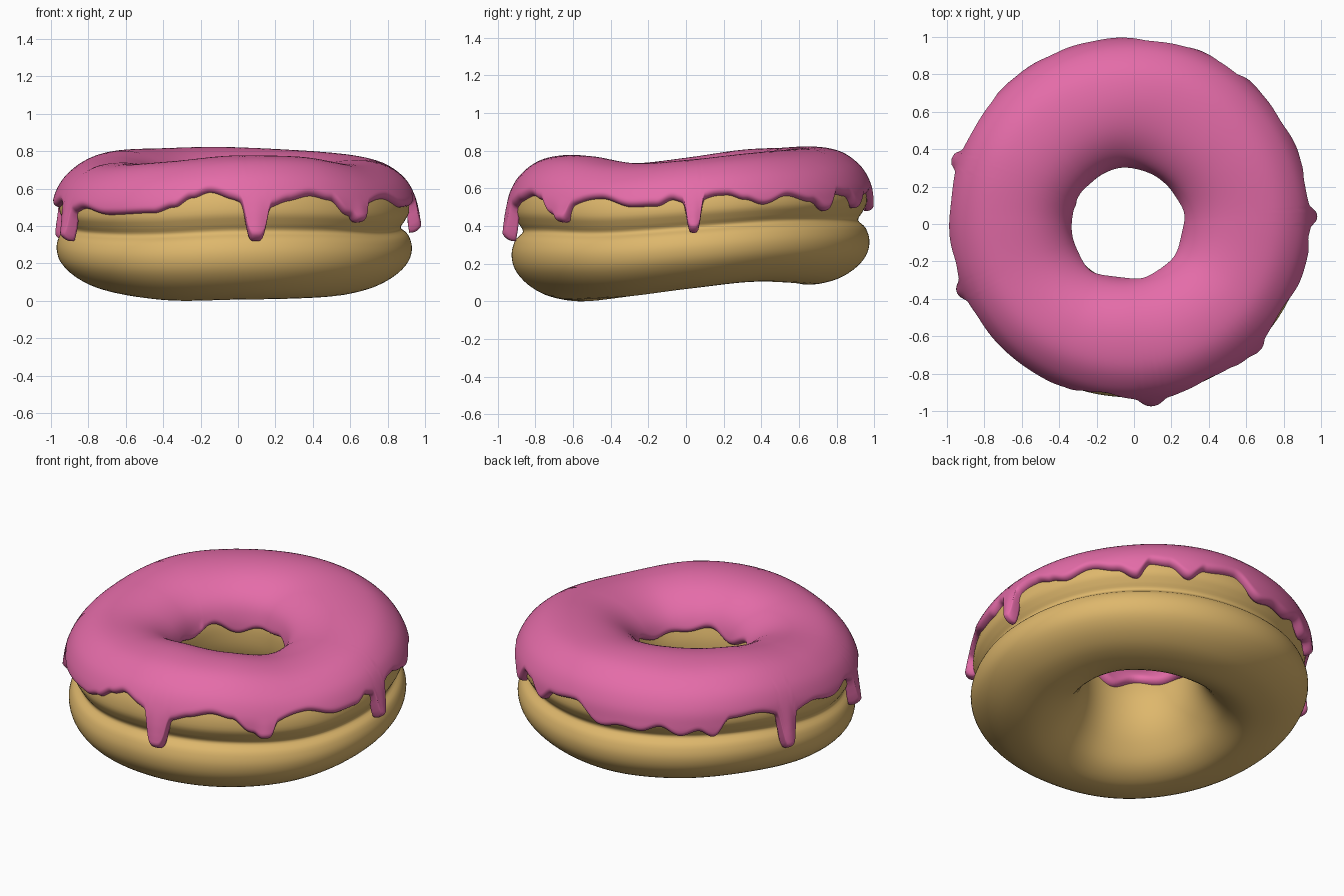
import bpy, bmesh, math

if "Cube" in bpy.data.objects:
    bpy.data.objects.remove(bpy.data.objects["Cube"])

CX, CY, H = -0.02, 0.024, 0.78         # ring centre and unwarped total height


def material(name, rgb):
    m = bpy.data.materials.new(name)
    m.diffuse_color = (*rgb, 1)
    m.use_nodes = True
    m.node_tree.nodes["Principled BSDF"].inputs["Base Color"].default_value = m.diffuse_color
    return m


def spline(pts, n, closed):
    """Catmull-Rom curve through points, n samples per span."""
    out, c = [], len(pts)
    for i in range(c if closed else c - 1):
        q = [pts[(i + k) % c] if closed else pts[min(max(i + k, 0), c - 1)]
             for k in (-1, 0, 1, 2)]
        for j in range(n):
            t = j / n
            out.append(tuple(0.5 * (2 * b + (d - a) * t + (2 * a - 5 * b + 4 * d - e) * t * t
                                    + (3 * b - a - 3 * d + e) * t ** 3)
                             for a, b, d, e in zip(*q)))
    if not closed:
        out.append(pts[-1])
    return out


def sample(table, deg):
    """Smooth periodic lookup in a table of equally spaced values."""
    f = (deg % 360) / 360 * len(table)
    return table[int(f) % len(table)] * (1 - f % 1) + table[(int(f) + 1) % len(table)] * (f % 1)


def periodic(vals):
    return [p[0] for p in spline([(v,) for v in vals], 16, True)]


# Uneven top and underside height every 30 degrees (0 = +x)
TOP = periodic([.755, .785, .81, .82, .82, .81, .765, .735, .745, .78, .772, .735])
BOTTOM = periodic([.07, .105, .10, .09, .10, .105, .07, .03, .003, .008, .014, .03])


def warp(r, z, deg):
    b, t = sample(BOTTOM, deg), sample(TOP, deg)
    a = math.radians(deg)
    w = min(max((.62 - r) / .3, 0), 1)                   # the hole sits slightly off centre
    return (CX - .016 * w + r * math.cos(a), CY - .016 * w + r * math.sin(a),
            b + (t - b) * z / H)


def unwarp_z(z, deg):
    b, t = sample(BOTTOM, deg), sample(TOP, deg)
    return (z - b) / (t - b) * H


def ring_mesh(name, sections, mat):
    """Join closed cross-sections into a closed ring."""
    bm = bmesh.new()
    rows = [[bm.verts.new(p) for p in s] for s in sections]
    n, m = len(rows), len(rows[0])
    for i in range(n):
        for j in range(m):
            k, l = (i + 1) % n, (j + 1) % m
            bm.faces.new((rows[i][j], rows[k][j], rows[k][l], rows[i][l]))
    bmesh.ops.recalc_face_normals(bm, faces=bm.faces)
    for f in bm.faces:
        f.smooth = True
    me = bpy.data.meshes.new(name)
    bm.to_mesh(me)
    bm.free()
    me.materials.append(mat)
    ob = bpy.data.objects.new(name, me)
    bpy.context.collection.objects.link(ob)
    return ob


# Dough: two lobes with a pinched seam on the outside
dough_profile = spline([(.6, 0), (.75, .02), (.86, .08), (.93, .16), (.95, .245), (.93, .32),
                        (.89, .365), (.912, .41), (.936, .47), (.922, .56), (.87, .65),
                        (.77, .72), (.62, .74), (.48, .71), (.375, .63), (.332, .52),
                        (.32, .42), (.332, .3), (.38, .18), (.47, .06)], 4, True)
ring_mesh("dough", [[warp(r, z, d * 2) for r, z in dough_profile] for d in range(180)],
          material("golden dough", (.73, .475, .15)))

# Icing: path over the dough, bridging the seam, from hole to outer side
path = spline([(.327, .36), (.332, .52), (.375, .63), (.48, .71), (.62, .74), (.77, .72),
               (.87, .65), (.922, .56), (.937, .47), (.94, .40), (.948, .33), (.955, .22)],
              24, False)
length = [0]
for p, q in zip(path, path[1:]):
    length.append(length[-1] + math.dist(p, q))
MID = len(path) // 2


def at_length(s):
    """Point and outward normal on the path at arc length s."""
    lo, hi = 0, len(path) - 2
    while lo < hi:
        mid = (lo + hi + 1) // 2
        if length[mid] <= s:
            lo = mid
        else:
            hi = mid - 1
    (r0, z0), (r1, z1) = path[lo], path[lo + 1]
    t = (s - length[lo]) / (length[lo + 1] - length[lo])
    (ra, za), (rb, zb) = path[max(lo - 2, 0)], path[min(lo + 3, len(path) - 1)]
    m = math.hypot(rb - ra, zb - za)
    return r0 + (r1 - r0) * t, z0 + (z1 - z0) * t, -(zb - za) / m, (rb - ra) / m


def length_at_z(z, outer):
    order = range(MID, len(path)) if outer else range(MID, -1, -1)
    last = MID
    for i in order:
        if path[i][1] < z and i != last:
            t = (path[last][1] - z) / max(path[last][1] - path[i][1], 1e-6)
            return length[last] + (length[i] - length[last]) * min(max(t, 0), 1)
        last = i
    return length[last]


# Wavy outer edge as (angle, height), plus long drips as (angle, tip height, half width)
edge = [(5, .57), (12, .565), (18, .54), (24, .515), (33, .56), (42, .53), (49, .48), (54, .57),
        (60, .56), (67, .495), (73, .56), (84, .58), (95, .48), (102, .50), (109, .485),
        (116, .52), (123, .47), (129, .50), (134, .46), (140, .56), (150, .57), (172, .54),
        (185, .50), (195, .53), (210, .50), (225, .46), (243, .47), (250, .50), (256, .55),
        (262, .58), (269, .56), (282, .53), (288, .54), (296, .56), (303, .54), (309, .485),
        (320, .54), (329, .545), (341, .50), (349, .505), (355, .55)]
drips = [(1, .365, 2.5), (161, .32, 2.9), (203, .32, 2.8), (277, .32, 3.6), (314.5, .42, 3)]


def outer_edge(deg):
    ring = [(edge[-1][0] - 360, edge[-1][1])] + edge + [(edge[0][0] + 360, edge[0][1])]
    for (a, za), (b, zb) in zip(ring, ring[1:]):
        if a <= deg <= b:
            t = (1 - math.cos(math.pi * (deg - a) / (b - a))) / 2
            z = za + (zb - za) * t
            break
    bead = 0
    for a, tip, w in drips:
        d = (deg - a + 180) % 360 - 180
        z -= 0.045 * math.exp(-(d / (2.2 * w)) ** 2)     # flared root
        z += (tip - z) * math.exp(-abs(d / w) ** 4.5)
        bead = max(bead, math.exp(-(d / w) ** 2))
    return z, bead


sections, STEPS, N = [], 720, 50
for k in range(STEPS):
    deg = k * 360 / STEPS
    a = math.radians(deg)
    z_out, bead = outer_edge(deg)
    z_in = .525 + .018 * math.sin(5 * a + 1) + .015 * math.sin(8 * a)
    s0 = length_at_z(unwarp_z(z_in, deg), False)
    s1 = length_at_z(unwarp_z(z_out, deg), True)
    row = []
    for j in range(N + 1):                               # outer skin with rounded rims
        u = (1 - math.cos(math.pi * j / N)) / 2
        s = s0 + (s1 - s0) * u
        near = min(s - s0, s1 - s, .035) / .035
        t = .039 * math.sqrt(max(0, 1 - (1 - near) ** 2))
        t += .003 * math.sin(5 * a + 1 + 8 * s) * near   # gentle lumps
        r, z, nr, nz = at_length(s)
        t += .02 * bead * near * min(max((.55 - z) / .15, 0), 1)   # drips swell downward
        row.append(warp(r + nr * t, z + nz * t, deg))
    for j in range(20, -1, -1):                          # underside sunk in the dough
        u = (1 - math.cos(math.pi * j / 20)) / 2
        r, z, nr, nz = at_length(s0 + (s1 - s0) * u)
        row.append(warp(r - nr * .012, z - nz * .012, deg))
    sections.append(row)
ring_mesh("icing", sections, material("pink icing", (.78, .15, .395)))
